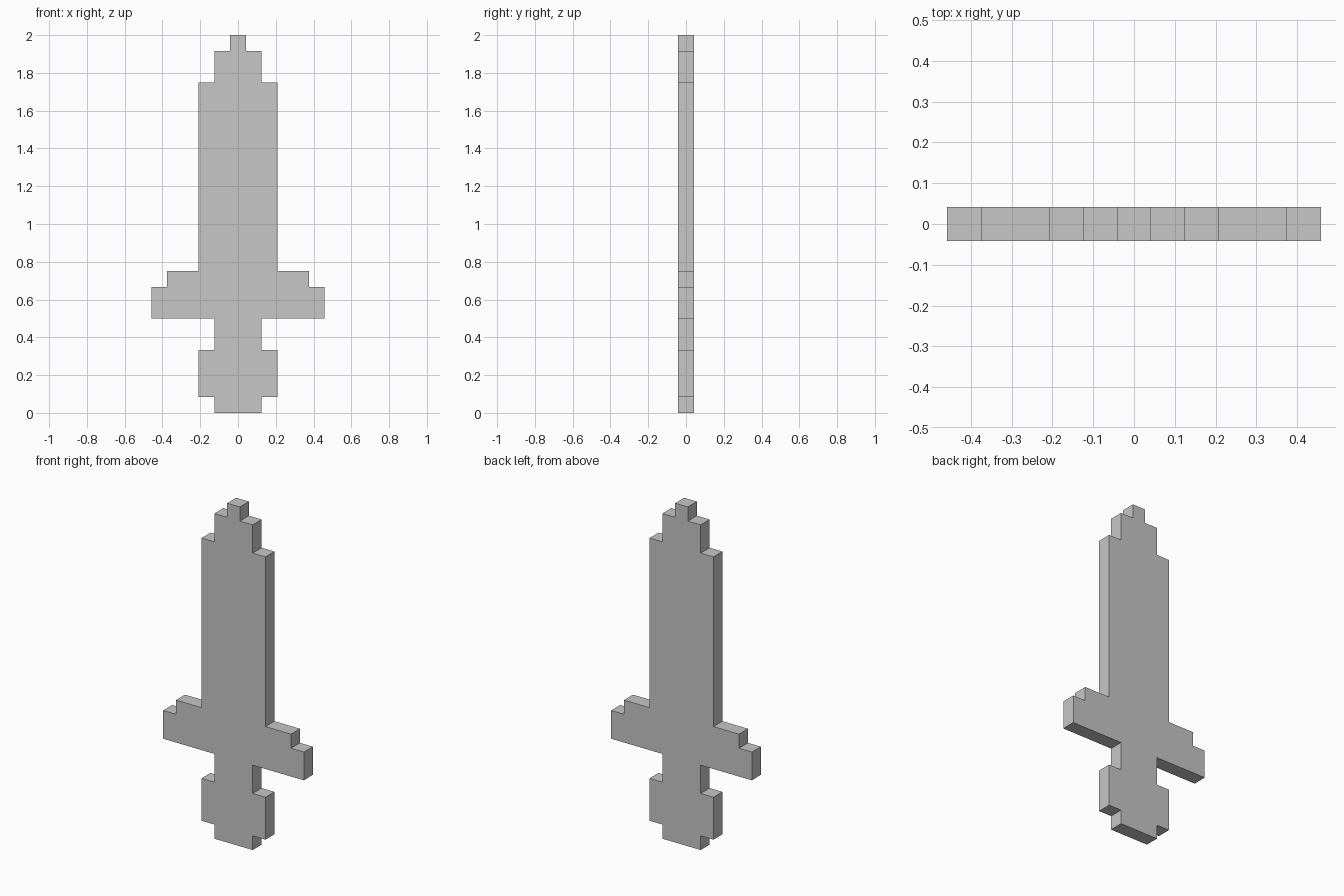
import bpy
import bmesh

cube = bpy.data.objects.get("Cube")
if cube:
    bpy.data.objects.remove(cube, do_unlink=True)

UNIT = 1 / 12  # size of one block

# Plain light grey material
grey = bpy.data.materials.new("light_grey")
grey.use_nodes = True
colour = (0.57, 0.57, 0.57, 1)
grey.diffuse_color = colour
grey.node_tree.nodes["Principled BSDF"].inputs["Base Color"].default_value = colour

# Stacked bands from the ground up: (half width, height) in blocks
bands = [
    (1.5, 1), (2.5, 3),    # pommel
    (1.5, 2),              # grip
    (5.5, 2), (4.5, 1),    # crossguard
    (2.5, 12),             # blade
    (1.5, 2), (0.5, 1),    # stepped tip
]

# Right-hand edge of the outline, then mirrored for the other side
edge = []
z = 0
for half, height in bands:
    edge += [(half, z), (half, z + height)]
    z += height
outline = edge + [(-x, h) for x, h in reversed(edge)]

# One slab extruded from the stepped outline
bm = bmesh.new()
front = bm.faces.new([bm.verts.new((x * UNIT, -UNIT / 2, h * UNIT)) for x, h in outline])
slab = bmesh.ops.extrude_face_region(bm, geom=[front], use_keep_orig=True)
back = [v for v in slab["geom"] if isinstance(v, bmesh.types.BMVert)]
bmesh.ops.translate(bm, verts=back, vec=(0, UNIT, 0))
bmesh.ops.recalc_face_normals(bm, faces=bm.faces)

mesh = bpy.data.meshes.new("block_sword")
bm.to_mesh(mesh)
bm.free()
mesh.materials.append(grey)
sword = bpy.data.objects.new("block_sword", mesh)
bpy.context.collection.objects.link(sword)
